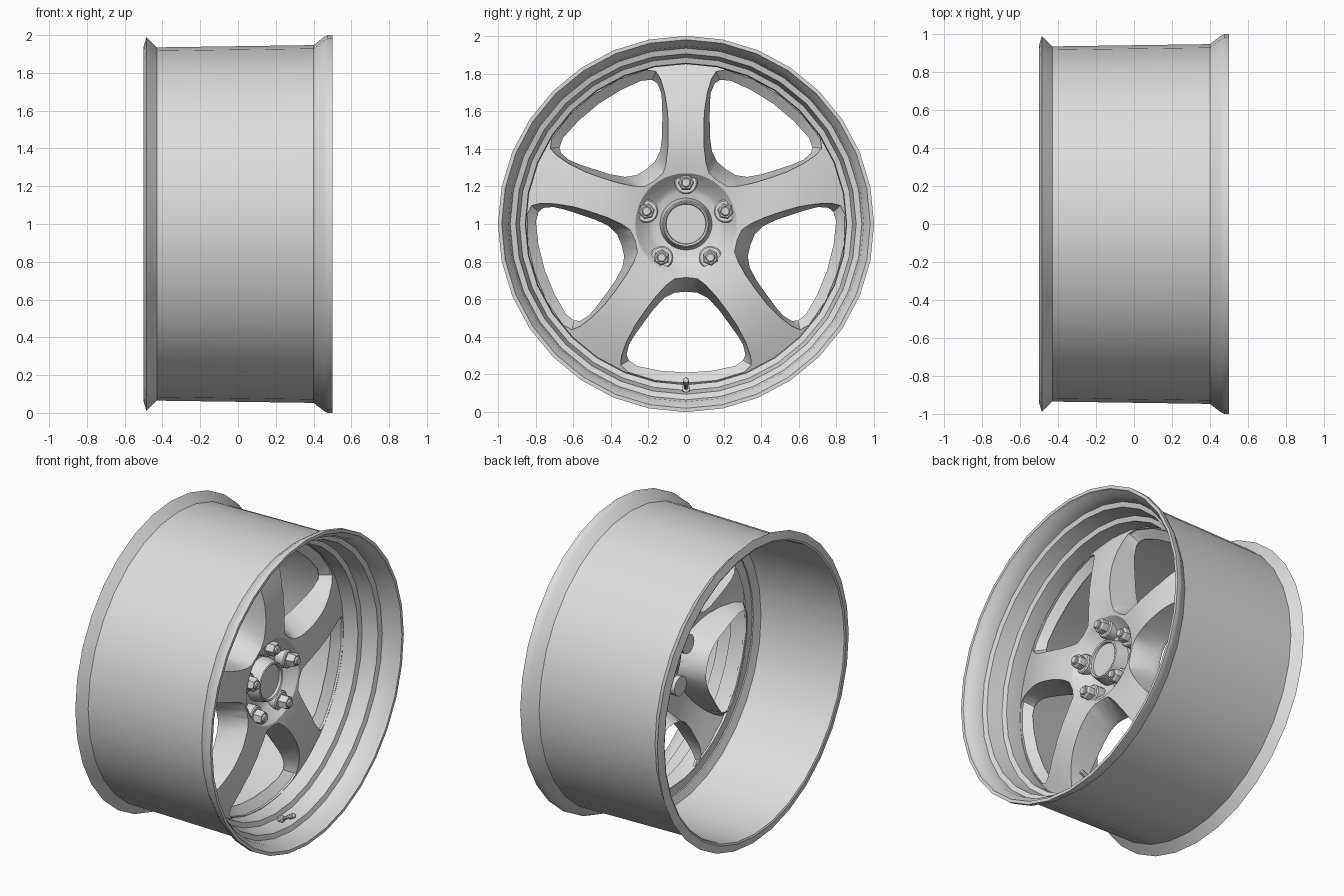
import bpy, bmesh
from math import cos, sin, pi, radians, hypot
from mathutils import Vector, Matrix

cube = bpy.data.objects.get("Cube")
if cube:
    bpy.data.objects.remove(cube, do_unlink=True)

AXLE = Vector((0, 0, 1))
SPOKES = 5

metal = bpy.data.materials.new("light grey metal")
metal.use_nodes = True
grey = (0.72, 0.72, 0.72, 1)
metal.diffuse_color = grey
metal.node_tree.nodes["Principled BSDF"].inputs["Base Color"].default_value = grey


def make_object(name, bm, location=AXLE):
    bmesh.ops.remove_doubles(bm, verts=bm.verts, dist=1e-5)
    bmesh.ops.recalc_face_normals(bm, faces=bm.faces)
    mesh = bpy.data.meshes.new(name)
    bm.to_mesh(mesh)
    bm.free()
    mesh.materials.append(metal)
    obj = bpy.data.objects.new(name, mesh)
    obj.location = location
    bpy.context.collection.objects.link(obj)
    return obj


def smooth(obj, angle=32):
    bpy.ops.object.select_all(action='DESELECT')
    obj.select_set(True)
    bpy.context.view_layer.objects.active = obj
    bpy.ops.object.shade_smooth_by_angle(angle=radians(angle))


def add_lathe(bm, profile, sides, closed=False, matrix=Matrix()):
    """Spin (x, radius) points around the x axis."""
    rings = []
    for i in range(sides):
        a = 2 * pi * i / sides
        rings.append([bm.verts.new(matrix @ Vector((x, r * cos(a), r * sin(a))))
                      for x, r in profile])
    count = len(profile)
    for i in range(sides):
        a, b = rings[i], rings[(i + 1) % sides]
        for j in range(count if closed else count - 1):
            k = (j + 1) % count
            ends = [a[j], a[k]]
            if profile[k][1] > 0:
                ends.append(b[k])
            if profile[j][1] > 0:
                ends.append(b[j])
            if len(ends) > 2:
                bm.faces.new(ends)


# Rim: flared outer lip, thin barrel, stepped inside wall
rim_profile = [
    (0.5, 1.0), (0.475, 1.0), (0.455, 0.99), (0.4, 0.947), (-0.43, 0.935),
    (-0.485, 0.99), (-0.5, 0.94), (-0.495, 0.929), (-0.48, 0.923),
    (0.06, 0.918), (0.09, 0.905), (0.11, 0.855), (0.2, 0.85), (0.27, 0.855),
    (0.28, 0.885), (0.38, 0.905), (0.39, 0.935), (0.45, 0.945), (0.48, 0.97),
    (0.5, 0.98)]
bm = bmesh.new()
add_lathe(bm, rim_profile, 32, closed=True)
smooth(make_object("rim", bm))

# Spoke disc: domed front falling back to the rim, bowl-shaped hub seat
disc_profile = [
    (0.16, 0), (0.16, 0.17), (0.175, 0.2), (0.235, 0.255), (0.25, 0.27),
    (0.265, 0.35), (0.27, 0.45), (0.26, 0.56), (0.235, 0.67), (0.2, 0.77),
    (0.165, 0.86), (0.12, 0.87), (0.11, 0.78), (0.09, 0.45), (0.08, 0.25),
    (0.08, 0)]
bm = bmesh.new()
add_lathe(bm, disc_profile, 64)
disc = make_object("spoke_disc", bm)

# Window cutter: half outlines as (sideways, outward), wide at the front
front_half = [(0.0, 0.28), (0.06, 0.288), (0.105, 0.325), (0.16, 0.385),
              (0.217, 0.46), (0.272, 0.541), (0.318, 0.631), (0.343, 0.702),
              (0.347, 0.75), (0.31, 0.787), (0.16, 0.832), (0.0, 0.845)]
back_half = [(0.0, 0.36), (0.06, 0.365), (0.115, 0.393), (0.17, 0.45),
             (0.227, 0.527), (0.273, 0.591), (0.304, 0.643), (0.316, 0.695),
             (0.304, 0.725), (0.26, 0.755), (0.14, 0.78), (0.0, 0.79)]


def full_outline(half):
    return half + [(-u, d) for u, d in reversed(half[1:-1])]


def front_depth(u, d):
    """Height of the window's front edge, following the dome."""
    return 0.26 - 0.35 * max(0, hypot(u, d) - 0.55)


bm = bmesh.new()
for n in range(SPOKES):
    turn = Matrix.Rotation(2 * pi * n / SPOKES, 4, 'X')
    front, back = full_outline(front_half), full_outline(back_half)
    layers = ([(0.4, u, -d) for u, d in front],
              [(front_depth(u, d), u, -d) for u, d in front],
              [(0.115, u, -d) for u, d in back],
              [(-0.1, u, -d) for u, d in back])
    loops = [[bm.verts.new(turn @ Vector(p)) for p in layer] for layer in layers]
    size = len(front)
    for a, b in zip(loops, loops[1:]):
        for i in range(size):
            j = (i + 1) % size
            bm.faces.new((a[i], a[j], b[j], b[i]))
    bm.faces.new(loops[0])
    bm.faces.new(loops[-1])
cutter = make_object("window_cutter", bm)
cutter.hide_render = True

cut = disc.modifiers.new("windows", 'BOOLEAN')
cut.operation = 'DIFFERENCE'
cut.solver = 'EXACT'
cut.object = cutter
bpy.context.view_layer.update()
graph = bpy.context.evaluated_depsgraph_get()
cut_mesh = bpy.data.meshes.new_from_object(disc.evaluated_get(graph))
disc.modifiers.clear()
disc.data = cut_mesh
bpy.data.objects.remove(cutter, do_unlink=True)

# The spokes are hollow: open their backs inside the outer band
bm = bmesh.new()
bm.from_mesh(cut_mesh)
backs = []
for face in bm.faces:
    middle = face.calc_center_median()
    if face.normal.x < -0.8 and hypot(middle.y, middle.z) < 0.78:
        backs.append(face)
bmesh.ops.delete(bm, geom=backs, context='FACES')
bm.to_mesh(cut_mesh)
bm.free()
smooth(disc)

# Centre cap with a raised ring
bm = bmesh.new()
add_lathe(bm, [(0.15, 0.14), (0.185, 0.135), (0.24, 0.123), (0.245, 0.117),
               (0.24, 0.108), (0.225, 0.105), (0.225, 0)], 32)
smooth(make_object("centre_cap", bm))

# Wheel nuts on the spoke lines: round seat, six-sided nut, stud end
bm = bmesh.new()
for n in range(SPOKES):
    place = (Matrix.Rotation(2 * pi * n / SPOKES, 4, 'X')
             @ Matrix.Translation((0.19, 0, 0.22)))
    add_lathe(bm, [(-0.06, 0), (-0.06, 0.062), (0.03, 0.062), (0.037, 0.055),
                   (0.037, 0)], 20, matrix=place)
    add_lathe(bm, [(0.03, 0.044), (0.08, 0.044), (0.09, 0.036), (0.09, 0)],
              6, matrix=place)
    add_lathe(bm, [(0.08, 0.026), (0.1, 0.026), (0.105, 0.02), (0.105, 0)],
              12, matrix=place)
smooth(make_object("wheel_nuts", bm))

# Valve leaning out of the lower inside wall
bm = bmesh.new()
add_lathe(bm, [(0, 0), (0, 0.022), (0.025, 0.022), (0.03, 0.011), (0.075, 0.011),
               (0.08, 0.016), (0.12, 0.016), (0.125, 0.009), (0.125, 0)], 10,
          matrix=Matrix.Rotation(radians(-27), 4, 'Y'))
smooth(make_object("valve", bm, Vector((0.3, 0, 0.115))))
